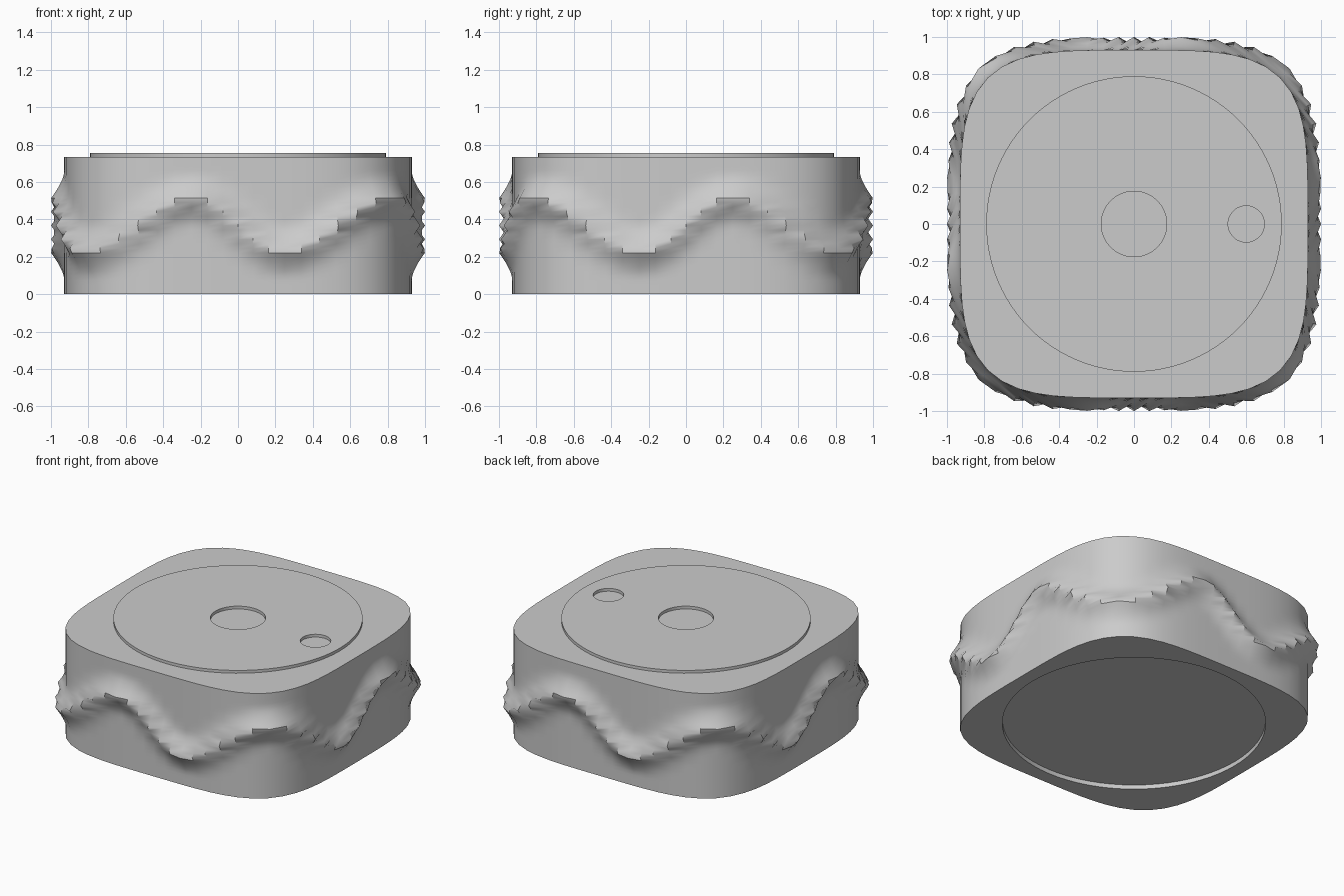
import bpy, bmesh, math

HALF, HEIGHT = 0.93, 0.735
COLS, ROWS = 72, 30

cube = bpy.data.objects.get("Cube")
if cube:
    bpy.data.objects.remove(cube, do_unlink=True)

grey = bpy.data.materials.new("plain_grey")
grey.use_nodes = True
grey.diffuse_color = (0.6, 0.6, 0.6, 1)
grey.node_tree.nodes["Principled BSDF"].inputs["Base Color"].default_value = (0.6, 0.6, 0.6, 1)


def finish(obj):
    obj.data.materials.clear()
    obj.data.materials.append(grey)
    bpy.ops.object.select_all(action="DESELECT")
    obj.select_set(True)
    bpy.context.view_layer.objects.active = obj
    bpy.ops.object.shade_smooth_by_angle(angle=math.radians(35))


def cylinder(name, radius, depth, location, sides=96):
    bpy.ops.mesh.primitive_cylinder_add(vertices=sides, radius=radius, depth=depth, location=location)
    obj = bpy.context.object
    obj.name = name
    return obj


def ridge(angle, z):
    """Height of the wavy ridge, from 0 on the plain wall to 1 on the crest."""
    crest = HEIGHT / 2 + HEIGHT / 5 * math.sin(6 * angle)
    return max(0, 1 - abs(z - crest) / 0.14) ** 1.5


def wall_point(angle, z):
    """Rounded square outline pushed outwards by the ridge."""
    c, s = math.cos(angle), math.sin(angle)
    r = HALF / (c ** 4 + s ** 4) ** 0.25
    nx, ny = c ** 3, s ** 3
    push = 0.07 * ridge(angle, z) / math.hypot(nx, ny)
    return (r * c + push * nx, r * s + push * ny, z)


# Body: recessed base, base rim and the wall, as rings joined from the inside out
angles = [2 * math.pi * i / COLS for i in range(COLS)]
bm = bmesh.new()
rings = [[bm.verts.new((0.835 * math.cos(a), 0.835 * math.sin(a), z)) for a in angles]
         for z in (0.03, 0)]
rings += [[bm.verts.new(wall_point(a, HEIGHT * j / ROWS)) for a in angles]
          for j in range(ROWS + 1)]
for low, high in zip(rings, rings[1:]):
    for i in range(COLS):
        k = (i + 1) % COLS
        bm.faces.new((low[i], low[k], high[k], high[i]))
bm.faces.new(rings[0][::-1])
bm.faces.new(rings[-1])
bmesh.ops.recalc_face_normals(bm, faces=bm.faces)
mesh = bpy.data.meshes.new("body")
bm.to_mesh(mesh)
bm.free()
body = bpy.data.objects.new("body", mesh)
bpy.context.collection.objects.link(body)
finish(body)

# Round top plate with a centre hole and a small side hole
plate = cylinder("top_plate", 0.79, 0.02, (0, 0, HEIGHT + 0.01))
for name, radius, x in (("centre_cutter", 0.175, 0), ("side_cutter", 0.097, 0.6)):
    cutter = cylinder(name, radius, 0.2, (x, 0, HEIGHT), 48)
    cutter.hide_render = True
    cut = plate.modifiers.new(name, "BOOLEAN")
    cut.operation, cut.solver, cut.object = "DIFFERENCE", "EXACT", cutter
    bpy.context.view_layer.objects.active = plate
    bpy.ops.object.modifier_apply(modifier=cut.name)
    bpy.data.objects.remove(cutter, do_unlink=True)
finish(plate)
